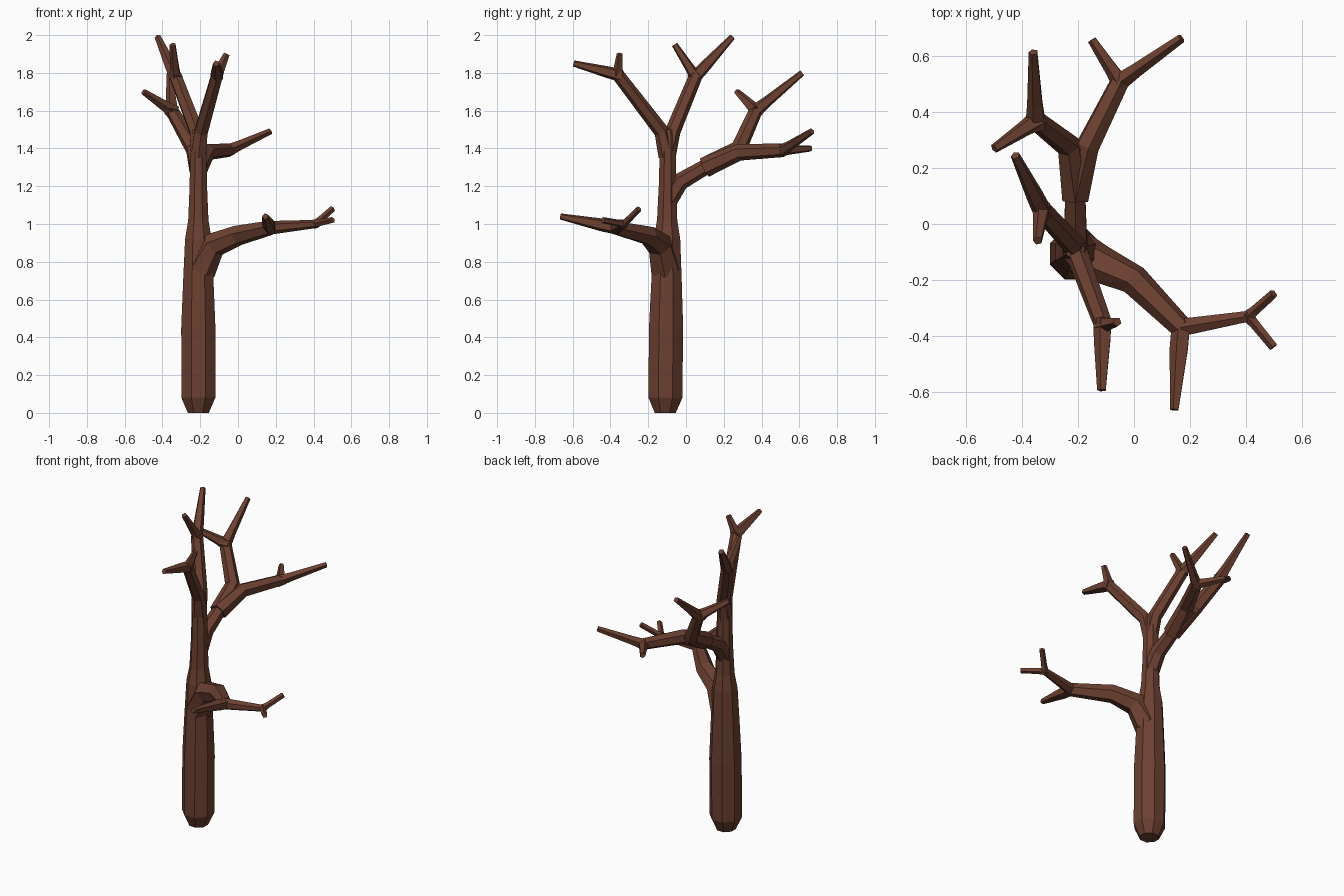
import bpy, bmesh, math
from mathutils import Vector

cube = bpy.data.objects.get("Cube")
if cube:
    bpy.data.objects.remove(cube, do_unlink=True)

bark = bpy.data.materials.new("brown bark")
bark.use_nodes = True
brown = (0.15, 0.052, 0.031, 1)
bark.diffuse_color = brown
bark.node_tree.nodes["Principled BSDF"].inputs["Base Color"].default_value = brown

# Limb thicknesses
elbow_radius = 0.036
tip_radius = 0.017


def limb(name, points, radii, sides=5):
    """Sweep a flat-shaded tube with one ring of corners at every point."""
    bm = bmesh.new()
    rings = []
    first = (points[1] - points[0]).normalized()
    side = Vector((0, 1, 0)) if abs(first.x) > abs(first.y) else Vector((1, 0, 0))
    last = len(points) - 1
    for i, (point, radius) in enumerate(zip(points, radii)):
        axis = (points[min(i + 1, last)] - points[max(i - 1, 0)]).normalized()
        side = (side - axis * side.dot(axis)).normalized()
        other = axis.cross(side)
        ring = []
        for k in range(sides):
            angle = math.tau * (k + 0.5) / sides
            offset = side * math.cos(angle) + other * math.sin(angle)
            ring.append(bm.verts.new(point + offset * radius))
        rings.append(ring)
    for low, high in zip(rings, rings[1:]):
        for k in range(sides):
            n = (k + 1) % sides
            bm.faces.new((low[k], low[n], high[n], high[k]))
    bm.faces.new(rings[0])
    bm.faces.new(rings[-1])
    bmesh.ops.recalc_face_normals(bm, faces=bm.faces)
    # Split facets into triangles, like rough-hewn bark
    bmesh.ops.triangulate(bm, faces=bm.faces[:])
    mesh = bpy.data.meshes.new(name)
    bm.to_mesh(mesh)
    bm.free()
    mesh.materials.append(bark)
    bpy.context.collection.objects.link(bpy.data.objects.new(name, mesh))


def bough(name, points, start_radius, end_radius=elbow_radius):
    """A branch whose thickness changes evenly from its root to its elbow."""
    steps = len(points) - 1
    change = (end_radius - start_radius) / steps
    limb(name, points, [start_radius + change * i for i in range(steps + 1)], sides=6)


def twig(name, elbow, tip, thickness=elbow_radius, knee_share=0.75):
    """A pointed twig, stout near the elbow and thin at its cut end."""
    root = elbow.lerp(tip, -0.08)
    knee = elbow.lerp(tip, 0.25)
    limb(name, [root, knee, tip], [thickness, thickness * knee_share, tip_radius])


# Trunk, narrowing from a rounded foot to the crown fork
trunk_profile = {0: 0.06, 0.08: 0.097, 0.45: 0.098, 0.72: 0.086, 0.92: 0.076,
                 1.02: 0.058, 1.2: 0.05, 1.42: 0.046, 1.5: 0.034}
limb("trunk", [Vector((-0.21, -0.11 + 0.01 * height, height)) for height in trunk_profile],
     list(trunk_profile.values()), sides=8)

# Low branch reaching forward and to the left
low_root = Vector((-0.2, -0.11, 0.76))
low_shoulder = Vector((-0.13, -0.14, 0.89))
low_bend = Vector((0, -0.2, 0.94))
low_fork = Vector((0.17, -0.37, 0.98))
low_elbow = Vector((0.41, -0.33, 1))
bough("low_branch", [low_root, low_shoulder, low_bend, low_fork], 0.085, 0.04)
bough("low_side_bough", [low_fork, low_elbow], elbow_radius, 0.022)
twig("low_front_twig", low_fork, Vector((0.145, -0.665, 1.04)), knee_share=1)
twig("low_side_twig_rear", low_elbow, Vector((0.5, -0.25, 1.08)), 0.025)
twig("low_side_twig_front", low_elbow, Vector((0.5, -0.44, 1.02)), 0.025)

# Back branch, splitting to the right and to the left
back_root = Vector((-0.21, -0.1, 1.12))
back_shoulder = Vector((-0.21, -0.03, 1.225))
back_bend = Vector((-0.21, 0.1, 1.3))
back_fork = Vector((-0.21, 0.28, 1.385))
right_fork = Vector((-0.235, 0.28, 1.4))
left_fork = Vector((-0.165, 0.28, 1.38))
right_elbow = Vector((-0.35, 0.37, 1.6))
left_elbow = Vector((-0.05, 0.51, 1.39))
bough("back_branch", [back_root, back_shoulder, back_bend, back_fork], 0.052)
bough("back_right_bough", [back_bend, right_fork, right_elbow], 0.054)
bough("back_left_bough", [back_bend, left_fork, left_elbow], 0.054)
twig("back_right_twig_rear", right_elbow, Vector((-0.36, 0.615, 1.8)), 0.04)
twig("back_right_twig_side", right_elbow, Vector((-0.5, 0.27, 1.7)), 0.04)
twig("back_left_twig_rear", left_elbow, Vector((-0.15, 0.66, 1.4)))
twig("back_left_twig_side", left_elbow, Vector((0.17, 0.665, 1.49)))

# Crown boughs, leaning forward and back
crown_base = Vector((-0.21, -0.1, 1.36))
front_fork = Vector((-0.195, -0.13, 1.49))
rear_fork = Vector((-0.22, -0.07, 1.49))
front_elbow = Vector((-0.11, -0.36, 1.79))
rear_elbow = Vector((-0.33, 0.05, 1.78))
bough("crown_front_bough", [crown_base, front_fork, front_elbow], 0.046, 0.034)
bough("crown_rear_bough", [crown_base, rear_fork, rear_elbow], 0.046)
twig("crown_front_twig_long", front_elbow, Vector((-0.115, -0.595, 1.85)), knee_share=0.9)
twig("crown_front_twig_short", front_elbow, Vector((-0.06, -0.35, 1.9)))
twig("crown_rear_twig_long", rear_elbow, Vector((-0.425, 0.245, 1.99)), knee_share=0.9)
twig("crown_rear_twig_short", rear_elbow, Vector((-0.345, -0.06, 1.95)))
